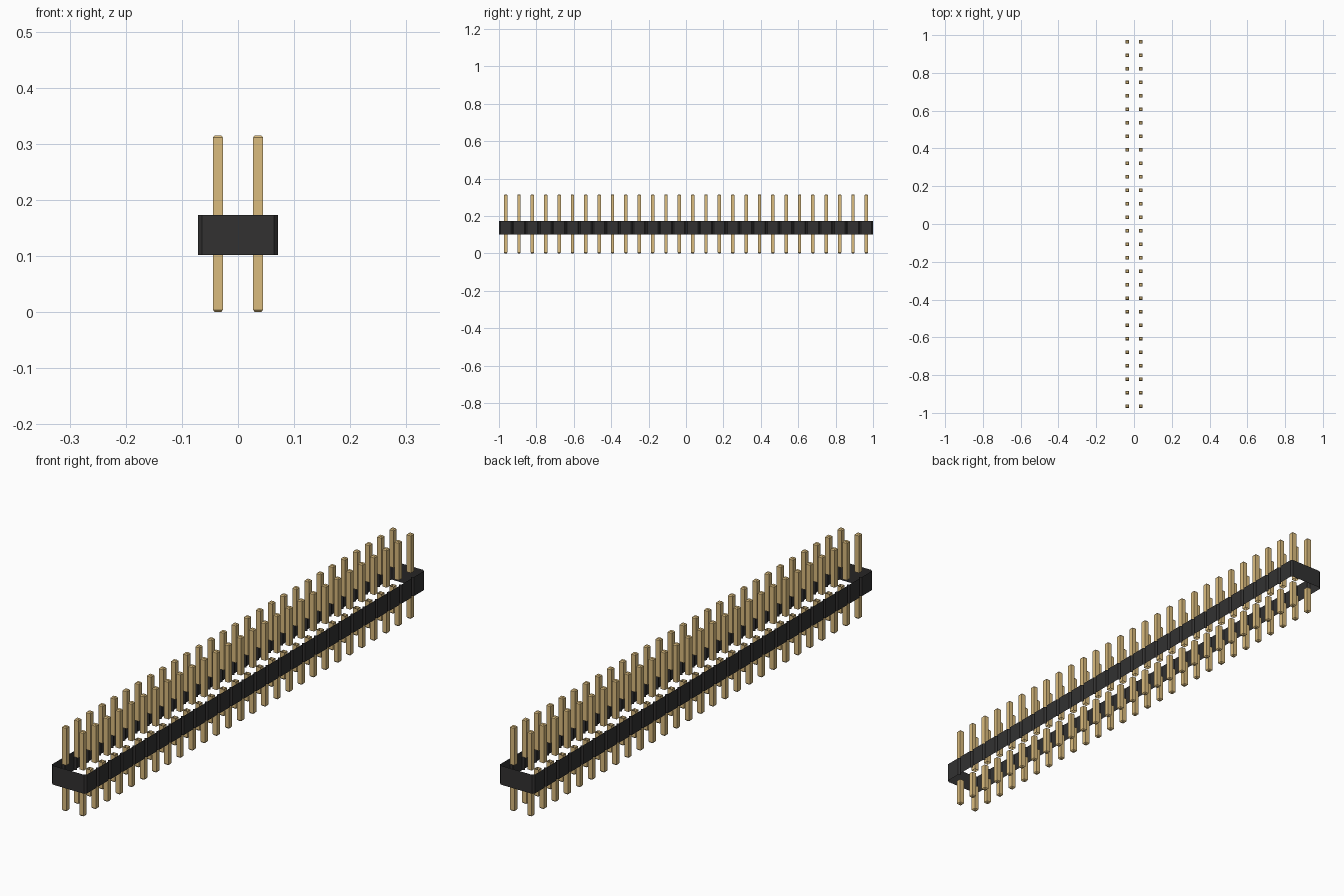
import bpy, bmesh

if "Cube" in bpy.data.objects:
    bpy.data.objects.remove(bpy.data.objects["Cube"])

COUNT = 28                    # pins per row
PITCH = 2.0 / COUNT
CH = PITCH / 10               # housing corner chamfer
Z0, Z1, TOP = 0.102, 0.173, 0.315
HALF, TIP, BEVEL = 0.009, 0.0055, 0.004


def material(name, rgb):
    m = bpy.data.materials.new(name)
    m.use_nodes = True
    m.diffuse_color = (*rgb, 1)
    bsdf = m.node_tree.nodes["Principled BSDF"]
    bsdf.inputs["Base Color"].default_value = (*rgb, 1)
    return m


BLACK = material("black plastic", (0.032, 0.031, 0.031))
GOLD = material("gold plating", (0.709, 0.503, 0.209))


def loft(name, rings, mat, cap_bottom=False, cap_top=False):
    """Skin counter-clockwise rings of points, listed from bottom to top."""
    bm = bmesh.new()
    loops = [[bm.verts.new(p) for p in ring] for ring in rings]
    n = len(loops[0])
    for lo, hi in zip(loops, loops[1:]):
        for i in range(n):
            j = (i + 1) % n
            bm.faces.new((lo[i], lo[j], hi[j], hi[i]))
    if cap_bottom:
        bm.faces.new(loops[0][::-1])
    if cap_top:
        bm.faces.new(loops[-1])
    me = bpy.data.meshes.new(name)
    bm.to_mesh(me)
    bm.free()
    me.materials.append(mat)
    ob = bpy.data.objects.new(name, me)
    bpy.context.collection.objects.link(ob)
    return ob


def square(h, z):
    return [(-h, -h, z), (h, -h, z), (h, h, z), (-h, h, z)]


def array(ob, name, count, offset):
    mod = ob.modifiers.new(name, "ARRAY")
    mod.count = count
    mod.use_relative_offset = False
    mod.use_constant_offset = True
    mod.constant_offset_displace = offset


# Housing: open-ended wall with a chamfered notch between neighbouring cells
right_side = []
for k in range(COUNT):
    y = -1 + k * PITCH
    right_side += [(PITCH - CH, y), (PITCH, y + CH), (PITCH, y + PITCH - CH)]
right_side.append((PITCH - CH, 1.0))
outline = right_side + [(-x, -y) for x, y in right_side]
loft("housing", [[(x, y, z) for x, y in outline] for z in (Z0, Z1)], BLACK)

# Pins: square posts with tapered tips, above and below the housing
upper = loft("upper_pins", [square(HALF, Z1), square(HALF, TOP - BEVEL),
                            square(TIP, TOP)], GOLD, cap_top=True)
lower = loft("lower_pins", [square(TIP, 0), square(HALF, BEVEL),
                            square(HALF, Z0)], GOLD, cap_bottom=True)
for pins in (upper, lower):
    pins.location = (-PITCH / 2, -1 + PITCH / 2, 0)
    array(pins, "rows", 2, (PITCH, 0, 0))
    array(pins, "row_length", COUNT, (0, PITCH, 0))
